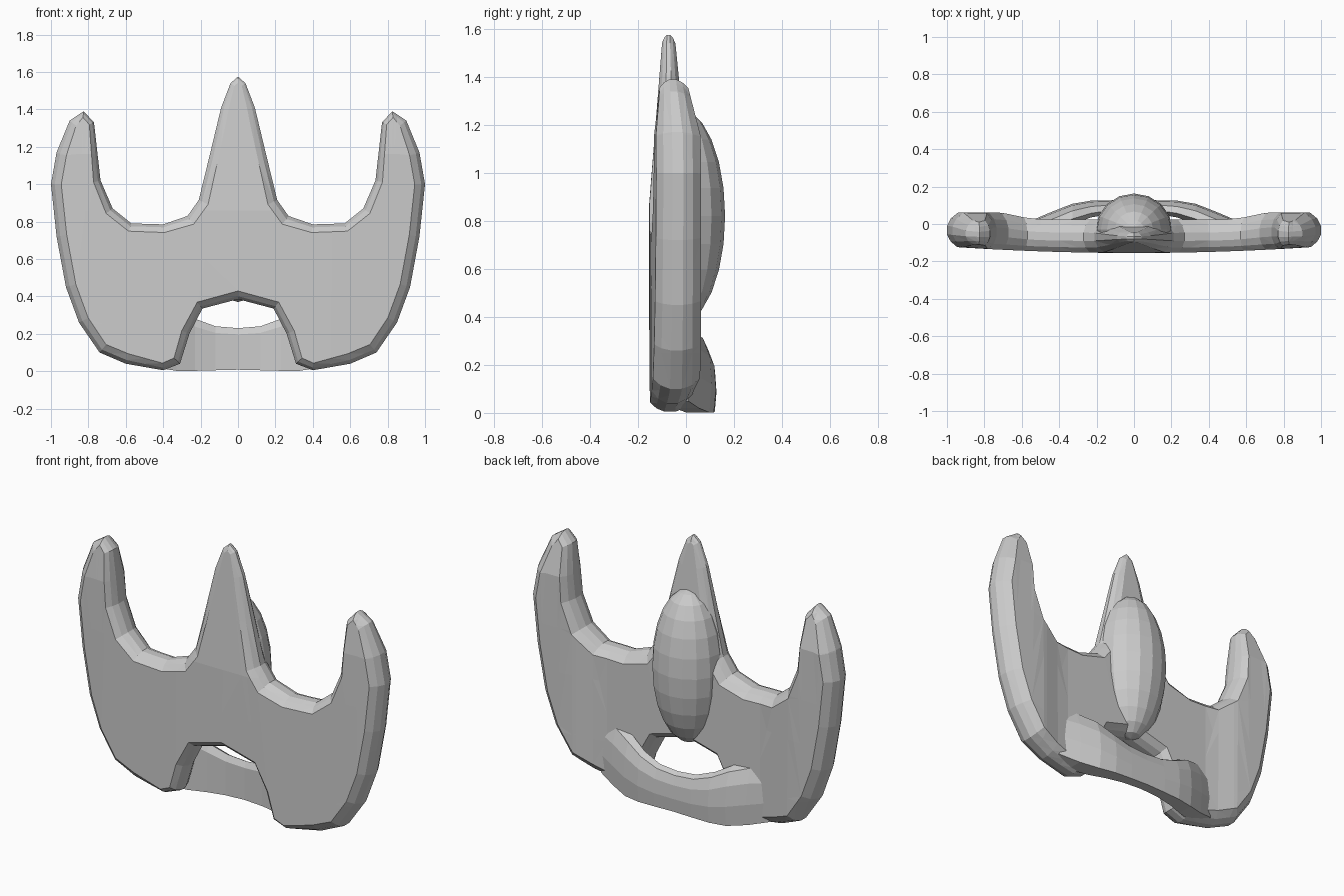
import bpy, bmesh
from mathutils import Vector

if "Cube" in bpy.data.objects:
    bpy.data.objects.remove(bpy.data.objects["Cube"])


def clamp(t):
    return max(0.0, min(1.0, t))


def make_object(name, bm):
    bmesh.ops.triangulate(bm, faces=[f for f in bm.faces if len(f.verts) > 4])
    bmesh.ops.recalc_face_normals(bm, faces=bm.faces)
    mesh = bpy.data.meshes.new(name)
    bm.to_mesh(mesh)
    bm.free()
    ob = bpy.data.objects.new(name, mesh)
    bpy.context.collection.objects.link(ob)
    return ob


def loft(bm, rings):
    # Skin a series of closed rings and cap both ends
    rows = [[bm.verts.new(p) for p in r] for r in rings]
    n = len(rows[0])
    for a, b in zip(rows, rows[1:]):
        for i in range(n):
            j = (i + 1) % n
            bm.faces.new((a[i], a[j], b[j], b[i]))
    bm.faces.new(rows[0][::-1])
    bm.faces.new(rows[-1])


# Right half of the front outline: x, z, edge-rounding weight
half = [(0, 1.575, .6), (.04, 1.54, .45), (.09, 1.41, .75), (.15, 1.16, 1),
        (.21, .915, 1), (.27, .83, 1), (.40, .785, .8), (.57, .79, .8), (.67, .87, .8),
        (.735, 1.02, .7), (.77, 1.33, .5), (.825, 1.39, .6), (.90, 1.34, .8),
        (.97, 1.17, 1), (1.0, 1.0, 1), (.97, .72, 1), (.92, .45, 1),
        (.85, .26, 1), (.74, .10, 1), (.60, .04, 1), (.40, .005, .7),
        (.31, .04, .8), (.26, .20, .8), (.19, .335, .8), (0, .385, .8)]
outline = half + [(-x, z, w) for x, z, w in half[-2:0:-1]]


def inset_ring(depth, inset):
    n = len(outline)
    ring = []
    for i, (x, z, w) in enumerate(outline):
        p = Vector((x, z))
        a = (p - Vector(outline[i - 1][:2])).normalized()
        b = (Vector(outline[(i + 1) % n][:2]) - p).normalized()
        t = (a + b) if (a + b).length > .1 else a
        t.normalize()
        q = p + Vector((t.y, -t.x)) * inset * w
        ring.append((q.x, depth, q.y))
    return ring


def place_depth(co):
    # Turn the 0..1 depth into real y, thicker wings and thinner tips
    x, v, z = abs(co.x), co.y, co.z
    front = -.155 + .035 * x * x
    s = clamp((x - .5) / .25)
    back = .025 + .037 * s * s * (3 - 2 * s)
    y = front + (back - front) * v
    if x < .3:
        k = 1 - .7 * clamp((z - .85) / .7)
    elif x > .6:
        k = 1 - .45 * clamp((z - 1.15) / .24)
    else:
        k = 1
    return -.075 + (y + .075) * k


# Winged plate with horns, central spike and lower opening
bm = bmesh.new()
layers = [(0, .055), (.15, .02), (.35, 0), (.6, 0), (.82, .02), (1, .06)]
loft(bm, [inset_ring(v, d) for v, d in layers])
bmesh.ops.triangulate(bm, faces=[f for f in bm.faces if len(f.verts) > 4])
cuts = [((x, 0, 0), (1, 0, 0)) for x in (-.85, -.68, -.5, -.3, 0, .3, .5, .68, .85)]
cuts += [((0, 0, z), (0, 0, 1)) for z in (.25, .6, .86, 1.16)]
for co, no in cuts:
    bmesh.ops.bisect_plane(bm, geom=bm.verts[:] + bm.edges[:] + bm.faces[:],
                           dist=1e-4, plane_co=co, plane_no=no)
for v in bm.verts:
    v.co.y = place_depth(v.co)
bmesh.ops.triangulate(bm, faces=bm.faces)
plate = make_object("winged_plate", bm)

# Rounded boss on the back of the spike
bm = bmesh.new()
bmesh.ops.create_uvsphere(bm, u_segments=16, v_segments=12, radius=1)
for v in bm.verts:
    v.co = Vector((v.co.x * .205, max(-.03 + v.co.y * .193, -.09), .82 + v.co.z * .45))
boss = make_object("back_boss", bm)

# Curved strap behind the opening: x, front y, back y, bottom z, top z
right = [(.12, .055, .127, .005, .24), (.23, .035, .125, .002, .28),
         (.33, .0, .108, .002, .335), (.44, -.05, .065, .02, .37),
         (.55, -.07, .018, .05, .38)]
stations = [(-x, *r) for x, *r in right[::-1]] + [(0, .06, .127, .008, .23)] + right
bm = bmesh.new()
rings = []
for x, f, b, lo, hi in stations:
    h, d = hi - lo, b - f
    rings.append([(x, f, lo), (x, b - .1 * d, lo), (x, b, lo + .35 * h),
                  (x, b - .08 * d, lo + .7 * h), (x, b - .35 * d, lo + .93 * h),
                  (x, f + .25 * d, hi), (x, f, lo + .85 * h)])
loft(bm, rings)
strap = make_object("rear_strap", bm)

# Fuse boss and strap into the plate
bpy.context.view_layer.objects.active = plate
for part in (boss, strap):
    mod = plate.modifiers.new("fuse", 'BOOLEAN')
    mod.operation, mod.solver, mod.object = 'UNION', 'EXACT', part
    mod.use_self = True
    bpy.ops.object.modifier_apply(modifier=mod.name)
    bpy.data.objects.remove(part)
